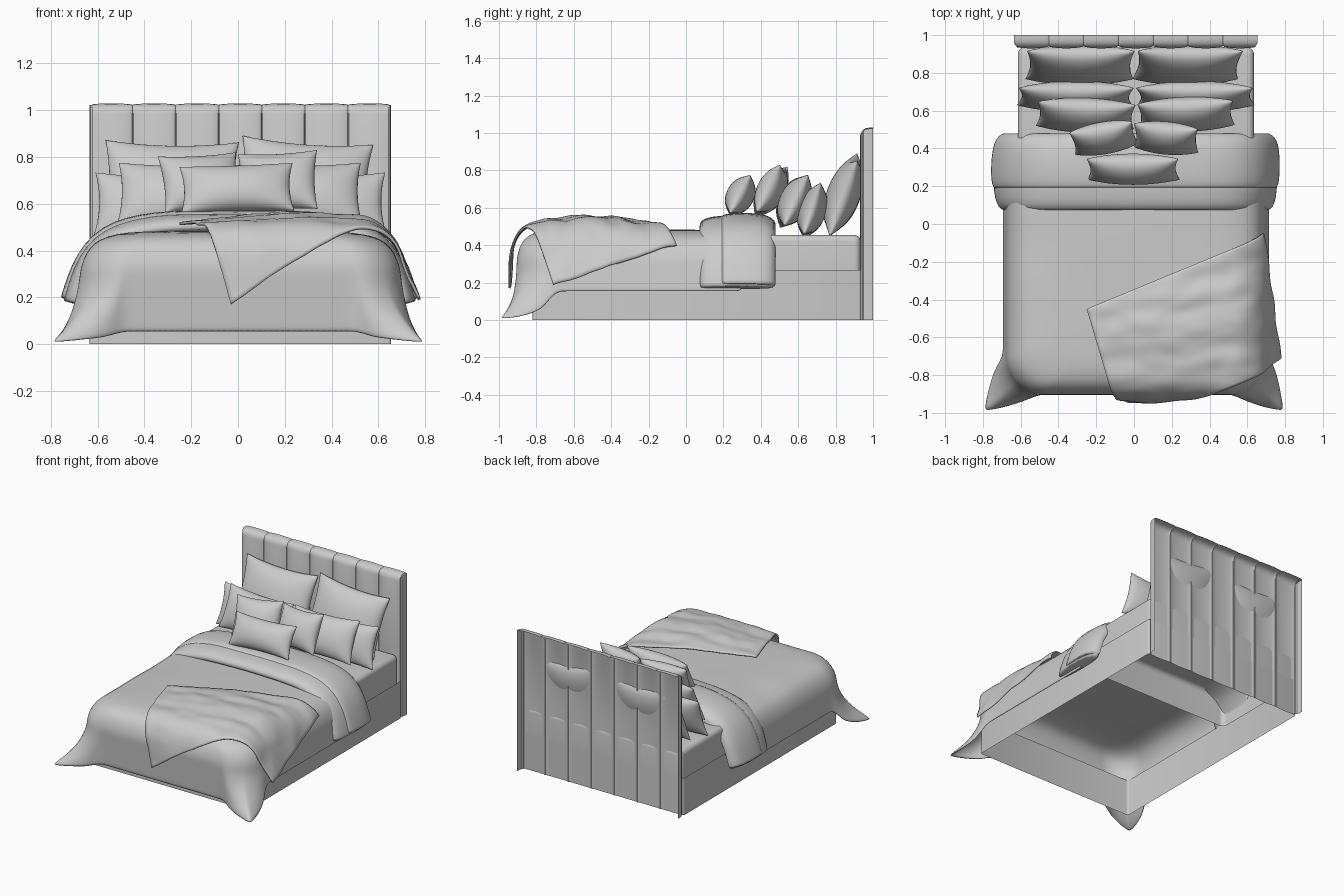
import bpy, bmesh, math
from mathutils import Vector, noise

if "Cube" in bpy.data.objects:
    bpy.data.objects.remove(bpy.data.objects["Cube"])

CX = 0.01  # bed axis


def finish(name, bm, angle=40, subsurf=0, thick=0):
    bmesh.ops.remove_doubles(bm, verts=bm.verts, dist=0.0005)
    bmesh.ops.recalc_face_normals(bm, faces=bm.faces)
    me = bpy.data.meshes.new(name)
    bm.to_mesh(me)
    bm.free()
    me.shade_smooth()
    me.set_sharp_from_angle(angle=math.radians(angle))
    ob = bpy.data.objects.new(name, me)
    bpy.context.collection.objects.link(ob)
    if thick:
        m = ob.modifiers.new("thickness", 'SOLIDIFY')
        m.thickness, m.offset = thick, 0
    if subsurf:
        m = ob.modifiers.new("soft", 'SUBSURF')
        m.levels = m.render_levels = subsurf
    return ob


def add_grid(bm, rows, closed=False):
    vs = [[bm.verts.new(p) for p in r] for r in rows]
    n = len(rows[0])
    for a, b in zip(vs, vs[1:]):
        for j in range(n if closed else n - 1):
            k = (j + 1) % n
            bm.faces.new((a[j], a[k], b[k], b[j]))


def rounded_box(name, x0, x1, y0, y1, z0, z1, bevel, segs, drop_top):
    # open-bottomed box, optionally open on top as well
    bm = bmesh.new()
    bmesh.ops.create_cube(bm, size=1)
    for v in bm.verts:
        v.co = ((x0 + x1) / 2 + v.co.x * (x1 - x0), (y0 + y1) / 2 + v.co.y * (y1 - y0),
                (z0 + z1) / 2 + v.co.z * (z1 - z0))
    edges = [e for e in bm.edges if max(v.co.z for v in e.verts) > z0 + 0.01
             and not (drop_top and min(v.co.z for v in e.verts) > z0 + 0.01)]
    bmesh.ops.bevel(bm, geom=edges, offset=bevel, segments=segs, affect='EDGES', profile=0.5)
    kill = [f for f in bm.faces if all(v.co.z < z0 + 1e-4 for v in f.verts)
            or (drop_top and all(v.co.z > z1 - 1e-4 for v in f.verts))]
    bmesh.ops.delete(bm, geom=kill, context='FACES')
    return finish(name, bm)


# Headboard: channelled shell, open at the back
def headboard():
    x0, x1, n, sub = -0.635, 0.655, 7, 12
    w = (x1 - x0) / n
    cols = [(x0, 1.0, 0), (x0, 0.965, 0), (x0 + 0.004, 0.95, 0)]
    for i in range(n * sub + 1):
        t = (1 - math.cos(math.pi * (i % sub) / sub)) / 2
        s = max(0, math.sin(math.pi * t)) ** 0.4
        x = min(max(x0 + w * (i // sub + t), x0 + 0.012), x1 - 0.012)
        cols.append((x, 0.944 - 0.014 * s, s))
    cols += [(x1 - 0.004, 0.95, 0), (x1, 0.965, 0), (x1, 1.0, 0)]
    rows = [(0, 0.9), (0.5, 0.9), (0.985, 0.9), (1.0, 0.938), (1.012, 0.948),
            (1.02, 0.962), (1.023, 0.98), (1.023, 1.0)]
    bm = bmesh.new()
    add_grid(bm, [[(x, max(y, ry), z + 0.006 * s * (z > 0.99)) for x, y, s in cols] for z, ry in rows])
    finish("headboard", bm, 35)


headboard()
rounded_box("bed_base", -0.635, 0.655, -0.82, 0.935, 0, 0.268, 0.012, 3, True)
rounded_box("mattress", -0.615, 0.635, 0.2, 0.934, 0.225, 0.455, 0.035, 5, False)


# Duvet: rings running from the centre line out to the hem, with pooled foot corners
def duvet():
    R, cy, hw = 0.2, -0.70, 0.70
    path = [(hw, 0.3 - i * (0.3 - cy) / 16, 0.0) for i in range(16)]
    path += [(hw - R + R * math.cos(a), cy - R * math.sin(a), a)
             for a in (math.pi / 2 * i / 16 for i in range(17))]
    path += [((hw - R) * (1 - i / 10), cy - R, math.pi / 2) for i in range(1, 11)]
    path += [(-x, y, a) for x, y, a in reversed(path[:-1])]
    caps = [(1, .476), (.7, .478), (.45, .476), (.28, .470), (.16, .455), (.08, .428), (.03, .385)]
    cols = []
    for x, y, a in path:
        f = a / (math.pi / 2)
        xt = x * 0.965  # sides lean in towards the top
        P, S = Vector((xt, y)), Vector((0, max(y, -0.42)))
        col = []
        for k, z in caps:
            q = P.lerp(S, k)
            col.append((q.x + CX, q.y, z + 0.005 * noise.noise((q.x * 4, q.y * 4, 1))))
        w = max(0, math.sin(2 * a)) ** 0.6
        edge = Vector((xt + CX, y))
        hem = Vector((x + CX, y + 0.02 * f))
        sx = math.copysign(1, x)
        tip = Vector((sx * (0.79 - 0.17 * max(0, 2 * f - 1)), -0.80 - 0.187 * min(1, 2 * f)))
        hem = hem.lerp(tip, w)
        hz = (0.145 - 0.1 * f) * (1 - w ** 0.6) + 0.008
        for i in range(8):
            t = i / 7
            q = edge.lerp(hem, t ** (1 + 1.2 * w))
            col.append((q.x, q.y, 0.33 + (hz - 0.33) * t))
        cols.append(col)
    bm = bmesh.new()
    add_grid(bm, cols)
    finish("duvet", bm, 80, 1, 0.012)


duvet()


# Folded-back duvet top: closed section swept over an arch across the bed
def fold(name, section, drop):
    half = [(0, .49), (.15, .49), (.3, .487), (.42, .472), (.51, .45), (.58, .41),
            (.63, .34), (.66, .265), (.685, .18 - drop), (.686, .176 - drop)]
    pts = [Vector((-x, z)) for x, z in reversed(half[1:])] + [Vector(p) for p in half]
    rows = []
    for i, p in enumerate(pts):
        t = (pts[min(i + 1, len(pts) - 1)] - pts[max(i - 1, 0)]).normalized()
        nrm = Vector((-t.y, t.x))
        row = []
        for y, h in section:
            q = p + nrm * (h + 0.008 * noise.noise((p.x * 5, y * 5, 3)))
            row.append((q.x + CX, y, q.y))
        rows.append(row)
    bm = bmesh.new()
    add_grid(bm, rows, True)
    bmesh.ops.holes_fill(bm, edges=[e for e in bm.edges if e.is_boundary], sides=0)
    finish(name, bm, 70, 1)


fold("duvet_fold_lower", [(.08, -.012), (.07, .012), (.08, .042), (.13, .062), (.22, .07), (.32, .072),
                          (.42, .06), (.475, .03), (.48, -.01), (.3, -.015)], 0.01)
fold("duvet_fold_upper", [(.2, .045), (.185, .062), (.2, .076), (.26, .083), (.35, .083), (.43, .072),
                          (.475, .045), (.485, 0), (.46, .0), (.33, .05)], 0.0)


# Throw blanket: flat quad wrapped over the foot and right edge of the bed
def bend(e, r, top):
    # arc of radius r up to angle top, then straight
    e = max(0, e)
    a = min(e / r, top)
    rest = e - a * r
    return r * math.sin(a) + rest * math.cos(a), r * (1 - math.cos(a)) + rest * math.sin(a)


def throw():
    A, B = Vector((-0.25, -0.45)), Vector((0.72, -0.05))
    C, D = Vector((0.955, -0.71)), Vector((-0.03, -1.195))
    xe, ye, n = 0.51, -0.78, 48
    rows = []
    for i in range(n + 1):
        row = []
        for j in range(n + 1):
            u, v = i / n, j / n
            p = A.lerp(B, u).lerp(D.lerp(C, u), v)
            p.y += 0.06 * v * math.sin(math.pi * u)
            hx, dx = bend(p.x - xe, 0.2, 1.2)
            hy, dy = bend(ye - p.y, 0.15, 1.5)
            bump = math.exp(-((p.x - 0.25) / 0.45) ** 2 - ((p.y + 0.52) / 0.33) ** 2)
            wr = noise.noise((p.x * 3 + p.y * 4, p.y * 8 - p.x * 3, 5))
            wr += 0.5 * noise.noise((p.x * 8, p.y * 13, 2))
            z = 0.502 + 0.05 * bump - dx - dy + 0.013 * wr
            o = 0.012 * noise.noise((p.x * 6, p.y * 6, 9))
            row.append((min(p.x, xe) + hx + o * min(1, dx * 8), max(p.y, ye) - hy + o * min(1, dy * 8), z))
        rows.append(row)
    bm = bmesh.new()
    add_grid(bm, rows)
    finish("throw_blanket", bm, 80, 0, 0.012)


throw()


# Pillows: two bulging sheets with pinched edges and pointed corners
def pillow(name, x, y, z, w, h, t, tilt, roll=0, yaw=0):
    n = 24
    bm = bmesh.new()
    for side in (-1, 1):
        rows = []
        for i in range(n + 1):
            u = math.sin(math.pi / 2 * (2 * i / n - 1))
            row = []
            for j in range(n + 1):
                v = math.sin(math.pi / 2 * (2 * j / n - 1))
                b = (max(0, 1 - u * u) * max(0, 1 - v * v)) ** 0.48
                row.append((w / 2 * u * (1 - 0.07 * (1 - v * v)), side * t / 2 * b,
                            h / 2 * v * (1 - 0.11 * (1 - u * u))))
            rows.append(row)
        add_grid(bm, rows)
    ob = finish(name, bm, 60)
    ob.location = (x, y, z)
    ob.rotation_euler = [math.radians(d) for d in (-tilt, roll, yaw)]


pillow("back_pillow_left", -0.285, 0.842, 0.665, 0.57, 0.43, 0.18, 20, 1)
pillow("back_pillow_right", 0.285, 0.842, 0.67, 0.56, 0.43, 0.18, 20, 4)
pillow("sleep_pillow_left", -0.31, 0.675, 0.585, 0.61, 0.29, 0.15, 18, 2)
pillow("sleep_pillow_right", 0.325, 0.675, 0.585, 0.62, 0.29, 0.15, 18, -2)
pillow("sham_left", -0.255, 0.575, 0.635, 0.52, 0.30, 0.16, 25, 1, -2)
pillow("sham_right", 0.275, 0.58, 0.635, 0.51, 0.30, 0.16, 25, -1, 2)
pillow("cushion_left", -0.16, 0.455, 0.69, 0.34, 0.27, 0.15, 26, -3, 10)
pillow("cushion_right", 0.17, 0.455, 0.695, 0.34, 0.28, 0.15, 26, -3, -5)
pillow("front_cushion", -0.005, 0.29, 0.665, 0.485, 0.23, 0.15, 28, -2)
